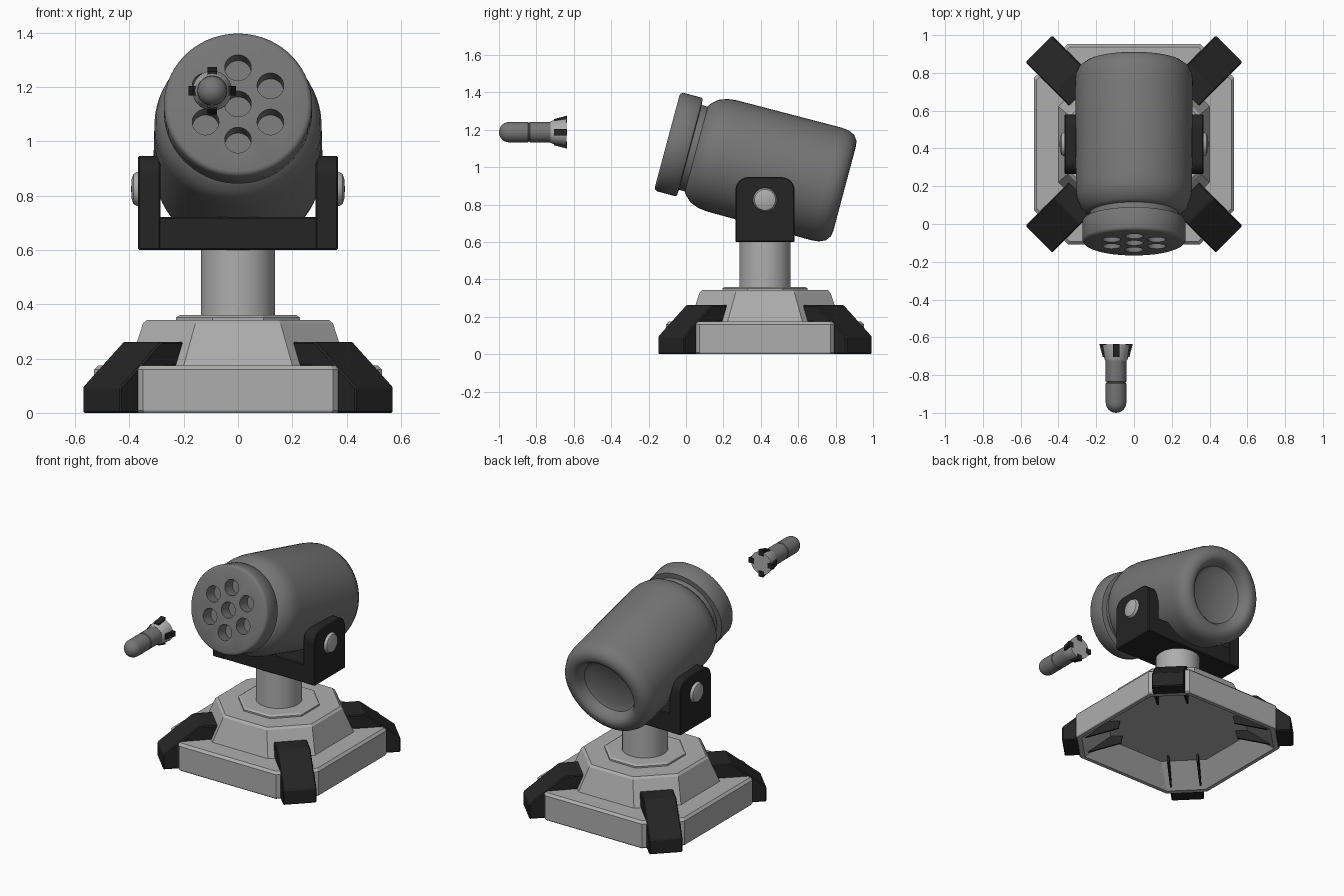
import bpy, bmesh
from math import sin, cos, pi, radians
from mathutils import Matrix

old = bpy.data.objects.get("Cube")
if old:
    bpy.data.objects.remove(old, do_unlink=True)

CY = 0.4225  # centre of the base along y


def material(name, value):
    m = bpy.data.materials.new(name)
    m.use_nodes = True
    colour = (value, value, value, 1)
    m.diffuse_color = colour
    m.node_tree.nodes["Principled BSDF"].inputs["Base Color"].default_value = colour
    return m


LIGHT = material("light grey", 0.42)
MID = material("mid grey", 0.18)
BLACK = material("black", 0.018)


def finish(name, bm, mat, matrix, bevel=0, smooth=None):
    bmesh.ops.remove_doubles(bm, verts=bm.verts, dist=1e-5)
    bmesh.ops.recalc_face_normals(bm, faces=bm.faces)
    if bevel:
        bmesh.ops.bevel(bm, geom=list(bm.edges), offset=bevel, segments=1,
                        affect='EDGES', clamp_overlap=True)
    bm.transform(matrix)
    me = bpy.data.meshes.new(name)
    bm.to_mesh(me)
    bm.free()
    me.materials.append(mat)
    ob = bpy.data.objects.new(name, me)
    bpy.context.collection.objects.link(ob)
    if smooth:
        select(ob)
        bpy.ops.object.shade_smooth_by_angle(angle=radians(smooth))
    return ob


def select(ob):
    bpy.ops.object.select_all(action='DESELECT')
    ob.select_set(True)
    bpy.context.view_layer.objects.active = ob


def loft(name, rings, mat, matrix, **kw):
    """Skin closed rings of equal length and cap both ends."""
    bm = bmesh.new()
    loops = [[bm.verts.new(p) for p in ring] for ring in rings]
    n = len(loops[0])
    for a, b in zip(loops, loops[1:]):
        for i in range(n):
            j = (i + 1) % n
            bm.faces.new((a[i], a[j], b[j], b[i]))
    bm.faces.new(loops[0])
    bm.faces.new(loops[-1])
    return finish(name, bm, mat, matrix, **kw)


def lathe(name, profile, mat, matrix, sides=48, smooth=40):
    """Turn (height, radius) points about the local z axis."""
    turn = [2 * pi * (i + 0.5) / sides for i in range(sides)]
    rings = [[(r * cos(t), r * sin(t), h) for t in turn] for h, r in profile]
    return loft(name, rings, mat, matrix, smooth=smooth)


def prism(name, outline, width, mat, matrix, bevel=0):
    """Extrude an (x, z) outline along local y."""
    rings = [[(x, y, z) for x, z in outline] for y in (-width / 2, width / 2)]
    return loft(name, rings, mat, matrix, bevel=bevel)


def octagon(flat, half, z):
    quarter = [(flat, -half), (flat, half), (half, flat), (-half, flat)]
    pts = quarter + [(-x, -y) for x, y in quarter]
    return [(x, y, z) for x, y in pts]


def at(x, y, z, angle=0, axis='Z'):
    return Matrix.Translation((x, y, z)) @ Matrix.Rotation(radians(angle), 4, axis)


# Base: hollow octagonal skirt with a tapered upper block
base_rings = [(0.40, 0.20, 0.12), (0.50, 0.33, 0), (0.525, 0.345, 0),
              (0.53, 0.35, 0.008), (0.53, 0.35, 0.16), (0.515, 0.34, 0.175),
              (0.40, 0.20, 0.175), (0.35, 0.157, 0.33), (0.336, 0.15, 0.342)]
loft("base", [octagon(*r) for r in base_rings], LIGHT, at(0, CY, 0))

# Collar and column
collar_rings = [(0.228, 0.094, 0.33), (0.228, 0.094, 0.352), (0.215, 0.09, 0.36)]
loft("collar", [octagon(*r) for r in collar_rings], LIGHT, at(0, CY, 0))
lathe("column", [(0.34, 0.137), (0.62, 0.137)], LIGHT, at(0, CY, 0), sides=32)

# Four diagonal feet, each with two thin webs underneath
foot = [(0.712, 0), (0.712, 0.095), (0.50, 0.262), (0.28, 0.262),
        (0.28, 0.178), (0.60, 0.165), (0.61, 0)]
web = [(0.62, 0), (0.36, 0.07), (0.34, 0.2), (0.62, 0.16)]
for k in range(4):
    place = at(0, CY, 0, 45 + 90 * k)
    prism("foot", foot, 0.2, BLACK, place, bevel=0.006)
    for side in (-1, 1):
        prism("foot_web", web, 0.012, BLACK, place @ at(0, side * 0.092, 0))

# Yoke: crossbar, two round-topped arms and pivot caps
prism("yoke_crossbar", [(-0.3, 0.6), (0.3, 0.6), (0.3, 0.722), (-0.3, 0.722)],
      0.31, BLACK, at(0, CY, 0), bevel=0.005)
arm = [(-0.158, 0.6), (0.158, 0.6)]
for cx, start in ((0.088, 0), (-0.088, 90)):
    for i in range(7):
        t = radians(start + 15 * i)
        arm.append((cx + 0.07 * cos(t), 0.877 + 0.07 * sin(t)))
cap = [(0, 0.064), (0.037, 0.064), (0.05, 0.056), (0.057, 0.035), (0.059, 0)]
for side in (-1, 1):
    prism("yoke_arm", arm, 0.083, BLACK, at(side * 0.327, CY, 0, 90), bevel=0.005)
    lathe("pivot_cap", cap, LIGHT, at(side * 0.335, CY, 0.825, 90 * side, 'Y'), sides=24)

# Barrel housing, tilted up, with a dished rear
tilt = at(0, 0.278, 1.037, -105, 'X')
lathe("barrel_housing",
      [(-0.23, 0), (-0.23, 0.24), (-0.215, 0.258), (-0.185, 0.285), (-0.14, 0.302),
       (-0.09, 0.308), (0.49, 0.312), (0.53, 0.308), (0.565, 0.292), (0.585, 0.265),
       (0.59, 0.235), (0.583, 0.212), (0.56, 0.195), (0.525, 0.18), (0.51, 0.15),
       (0.505, 0)], MID, tilt, sides=64)

# Muzzle cap with seven bored tubes
muzzle = lathe("muzzle_cap",
               [(-0.392, 0), (-0.392, 0.255), (-0.387, 0.266), (-0.375, 0.273),
                (-0.275, 0.273), (-0.267, 0.268), (-0.264, 0.235), (-0.22, 0.235),
                (-0.22, 0)], MID, tilt, sides=64)
spots = [(0, 0)] + [(0.138 * cos(a), 0.138 * sin(a))
                    for a in (radians(30 + 60 * k) for k in range(6))]
for x, y in spots:
    cutter = lathe("bore_cutter", [(-0.45, 0.049), (-0.31, 0.049)], MID,
                   tilt @ at(x, y, 0), sides=32)
    cutter.hide_render = True
    mod = muzzle.modifiers.new("bore", 'BOOLEAN')
    mod.operation = 'DIFFERENCE'
    mod.solver = 'EXACT'
    mod.object = cutter
    select(muzzle)
    bpy.ops.object.modifier_apply(modifier=mod.name)
    bpy.data.objects.remove(cutter, do_unlink=True)
select(muzzle)
bpy.ops.object.shade_smooth_by_angle(angle=radians(40))

# Rocket in flight ahead of the muzzle
flight = at(-0.095, -1, 1.187, -90, 'X')
R = 0.055
nose = [(R - R * cos(t), R * sin(t)) for t in (radians(15 * i) for i in range(7))]
lathe("rocket_body", nose + [(0.155, R), (0.158, 0.051), (0.164, 0.051),
                             (0.167, R), (0.30, R), (0.30, 0)],
      MID, flight, sides=32)
lathe("rocket_tail", [(0.275, 0), (0.275, 0.056), (0.285, 0.062), (0.362, 0.073),
                      (0.362, 0)], LIGHT, flight, sides=32)
fin = [(0.05, 0.295), (0.07, 0.295), (0.088, 0.362), (0.088, 0.365), (0.05, 0.365)]
for k in range(4):
    prism("rocket_fin", fin, 0.034, BLACK, flight @ at(0, 0, 0, 90 * k))
